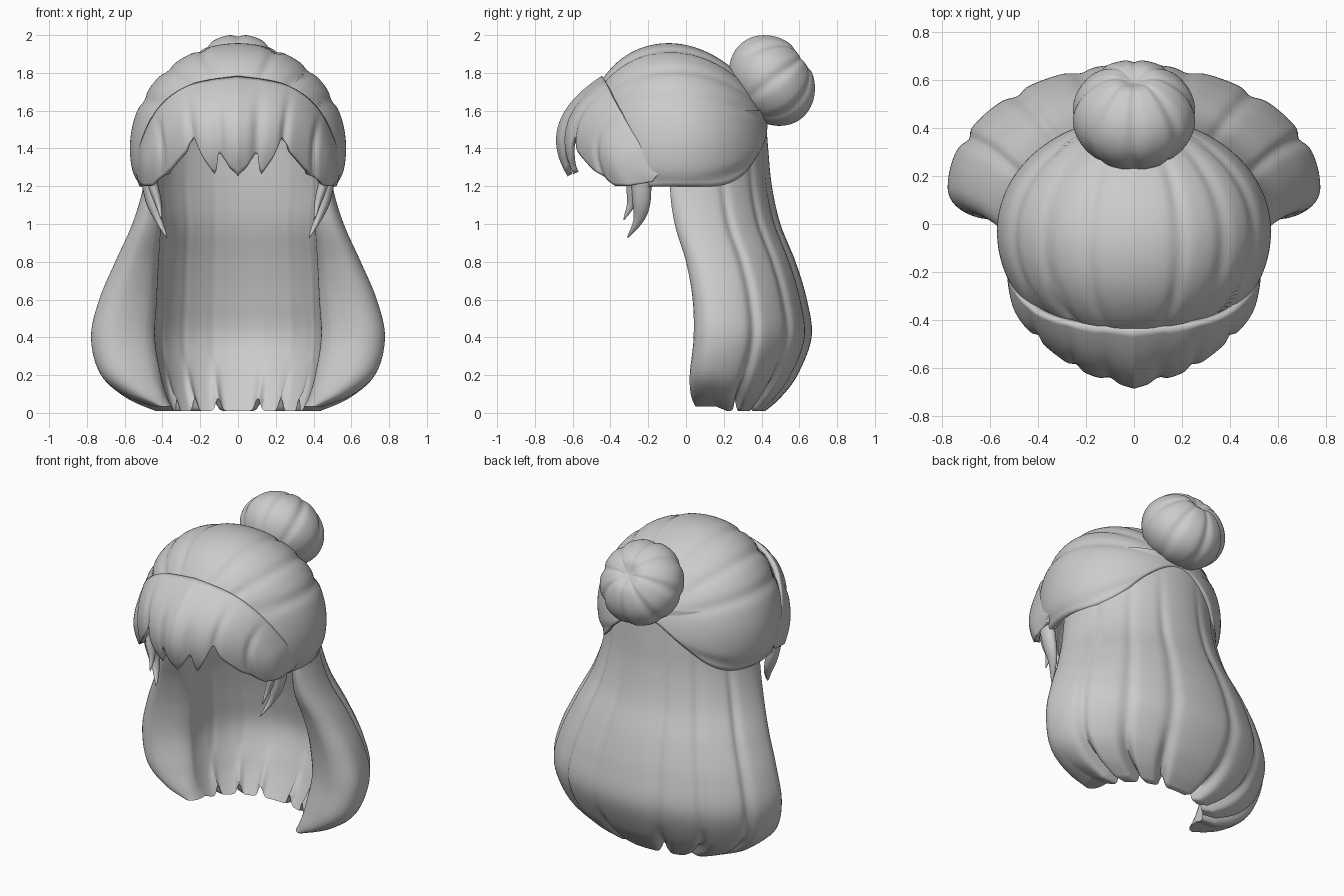
import bpy
from math import sin, cos, pi, acos, atan2, exp
from mathutils import Vector, Matrix

if "Cube" in bpy.data.objects:
    bpy.data.objects.remove(bpy.data.objects["Cube"])


def grid_object(name, rows, closed=False, pole=False, pair_bottom=False, thick=0, offset=-1):
    """Skin a list of equal-length point rows into a smooth mesh."""
    n = len(rows[0])
    verts = [tuple(p) for r in rows for p in r]
    faces = []
    for r in range(len(rows) - 1):
        for c in range(n if closed else n - 1):
            d = (c + 1) % n
            faces.append((r * n + c, (r + 1) * n + c, (r + 1) * n + d, r * n + d))
    if pole:
        faces.append(tuple(range(n)))
    if pair_bottom:
        b = (len(rows) - 1) * n
        for i in range(n // 2 - 1):
            faces.append((b + i, b + n - 1 - i, b + n - 2 - i, b + i + 1))
    me = bpy.data.meshes.new(name)
    me.from_pydata(verts, [], faces)
    ob = bpy.data.objects.new(name, me)
    bpy.context.collection.objects.link(ob)
    if thick:
        m = ob.modifiers.new("thickness", 'SOLIDIFY')
        m.thickness = thick
        m.offset = offset
    bpy.ops.object.select_all(action='DESELECT')
    ob.select_set(True)
    bpy.context.view_layer.objects.active = ob
    bpy.ops.object.shade_smooth_by_angle(angle=1.2)
    return ob


def spline(pts, u):
    """Catmull-Rom through pts, u in 0..1."""
    k = len(pts) - 1
    i = min(int(u * k), k - 1)
    f = u * k - i
    g = lambda j: pts[max(0, min(k, j))]
    return [0.5 * (2 * b + (c - a) * f + (2 * a - 5 * b + 4 * c - d) * f * f
                   + (3 * b - a - 3 * c + d) * f ** 3)
            for a, b, c, d in zip(g(i - 1), g(i), g(i + 1), g(i + 2))]


def linear(keys, w):
    for (a, p), (b, q) in zip(keys, keys[1:]):
        if w <= b:
            return p + (q - p) * (w - a) / (b - a)
    return keys[-1][1]


def groove(a, k, power=3):
    """Rounded valley, 1 at the seams between k lobes per half turn."""
    return (cos(k * a) ** 2) ** power


def seams(v, places, width):
    return sum(exp(-((v - s) / width) ** 2) for s in places)


# Crown: swept-back dome, combed towards the bun
COLS, ROWS = 144, 48
rows = []
for r in range(ROWS + 1):
    row = []
    for c in range(COLS):
        a = 2 * pi * c / COLS
        s = sin(a)
        f = max(0, min(1, (-s - 0.4) / 0.4))
        low = 1.195 + 0.33 * max(0, s) ** 5 + 0.38 * f * f * (3 - 2 * f)
        p = 0.01 + (acos((low - 1.4) / 0.555) - 0.01) * r / ROWS
        ry = 0.475 if s > 0 else 0.51
        d = Vector((0.57 * sin(p) * cos(a), ry * sin(p) * s, 0.555 * cos(p)))
        comb = abs(atan2(d.x, d.z - 0.12))
        fade = min(1, (Vector((d.x, d.z - 0.12)).length / 0.35) ** 2)
        d *= 1.004 - 0.022 * fade * seams(comb, (.45, .9, 1.3, 2.1), .07)
        shift = -0.03 - 0.06 * max(0, cos(p)) ** 2
        row.append(d + Vector((0, shift, 1.4)))
    rows.append(row)
grid_object("crown_hair", rows, closed=True, pole=True, thick=0.04)

# Fringe: bulging sheet with a jagged lower edge
TOP = [(0, -.445, 1.785), (.25, -.42, 1.74), (.42, -.36, 1.62), (.52, -.24, 1.42), (.53, -.12, 1.27)]
MID = [(0, -.68, 1.51), (.22, -.61, 1.5), (.38, -.5, 1.45), (.50, -.36, 1.34), (.535, -.16, 1.25)]
BOT = [(0, -.59, 1.2), (.2, -.54, 1.2), (.38, -.44, 1.2), (.49, -.32, 1.19), (.51, -.19, 1.19)]
EDGE = [(0, 1.25), (.07, 1.29), (.135, 1.38), (.155, 1.25), (.22, 1.34), (.28, 1.46),
        (.35, 1.37), (.47, 1.28), (.65, 1.2), (.8, 1.2), (1, 1.22)]
rows = [[] for _ in range(25)]
for c in range(161):
    w = c / 80 - 1
    m = abs(w)
    T, M, B = (Vector(spline(k, m)) for k in (TOP, MID, BOT))
    tmax = min(1, 0.5 + 0.5 * (M.z - linear(EDGE, m)) / max(0.02, M.z - B.z))
    for r in range(25):
        t = tmax * r / 24
        p = T * (1 - t) * (1 - 2 * t) + M * 4 * t * (1 - t) + B * t * (2 * t - 1)
        q = 1 - 0.025 * seams(m, (.13, .29, .55), .03) * min(1, t * 2)
        rows[r].append((p.x * q * (1 if w >= 0 else -1), p.y * q, p.z))
grid_object("fringe", rows, thick=0.03)

# Long back hair: C-shaped section, side locks with a stepped inner edge, tucked-in ends
# each key: z, outer x, back y, front y, inner x, lock edge x, back thickness
KEYS = [(1.6, .42, .42, 0, .38, .38, .04), (1.4, .47, .435, -.07, .42, .42, .04),
        (1.2, .5, .455, -.085, .43, .43, .05), (1.0, .56, .5, -.06, .41, .42, .07),
        (.8, .65, .58, 0, .42, .46, .09), (.6, .735, .64, .035, .43, .5, .1),
        (.4, .778, .665, .04, .44, .52, .1), (.2, .73, .59, .02, .41, .48, .1),
        (.08, .61, .5, .025, .38, .41, .07), (.01, .45, .42, .05, .35, .36, .03)]
ARC, CAP = 112, 8


def half_section(k, inner):
    z, X, Yb, yf, Xi, Xl, th = k
    yc = yf + 0.11
    mid = (X + Xl) / 2
    ex, ey = (Xi, Yb - th - yc) if inner else (X, Yb - yc)
    end = []
    for j in range(CAP):
        q = pi / 2 * (1 - (j + 0.3) / CAP)
        if inner:
            x = mid - (mid - Xl) * min(1, cos(q) * 1.3) - (Xl - Xi) * cos(q) ** 4
        else:
            x = mid + (X - mid) * cos(q)
        end.append((x, yc - 0.11 * sin(q), 0.35))
    pts = list(end)
    for j in range(ARC + 1):
        t = pi * j / ARC
        g = seams(abs(t - pi / 2), (.3, .7, 1.15), .055)
        e = min(1, sin(t) * 4)
        sc = 1 + (0.01 if inner else -0.03) * g * min(1, max(0, (1.5 - z) * 2))
        pts.append((ex * cos(t) * sc, yc + ey * sin(t) * sc, max(g, 0.35 * (1 - e))))
    pts += [(-x, y, g) for x, y, g in reversed(end)]
    lift = 0.07 * max(0, 1 - z / 0.3)
    return [(x, y, z + lift * g) for x, y, g in pts]


rows = []
for r in range(61):
    k = spline(KEYS, r / 60)
    rows.append(half_section(k, False) + half_section(k, True)[::-1])
grid_object("long_back_hair", rows, closed=True, pair_bottom=True)

# Bun: lobed, dimpled ball tilted up and back
tilt = Matrix.Translation((0, .455, 1.76)) @ Matrix.Rotation(-0.927, 4, 'X')
rows = []
for r in range(41):
    p = 0.02 + (pi - 0.04) * r / 40
    row = []
    for c in range(120):
        a = 2 * pi * c / 120
        g = groove(a, 4, 4)
        rad = 0.26 * sin(p) * (1 - 0.04 * g)
        h = 0.212 * cos(p)
        if h > 0:
            h -= 0.04 * exp(-(rad / 0.06) ** 2) + 0.01 * g * sin(p)
        row.append(tilt @ Vector((rad * cos(a), rad * sin(a), h)))
    rows.append(row)
grid_object("bun", rows, closed=True, pole=True)


# Side wisps hanging in front of the ears
def wisp(name, path, width, depth):
    out = []
    for r in range(25):
        u = r / 24
        x, y, z = spline(path, u)
        k = 0.02 + 0.98 * (1 - u ** 1.8)
        out.append([(x + depth * k * cos(2 * pi * c / 16),
                     y + width * k * sin(2 * pi * c / 16), z) for c in range(16)])
    grid_object(name, out, closed=True, pole=True)


for side, s in (("right", 1), ("left", -1)):
    for i, (path, wd, dp) in enumerate((
            ([(.48, -.24, 1.27), (.455, -.235, 1.12), (.42, -.25, 1.02), (.375, -.31, .925)], .055, .04),
            ([(.47, -.27, 1.27), (.44, -.275, 1.17), (.42, -.29, 1.1), (.405, -.33, 1.02)], .045, .03))):
        wisp(f"{side}_wisp_{i + 1}", [(s * x, y, z) for x, y, z in path], wd, dp)
